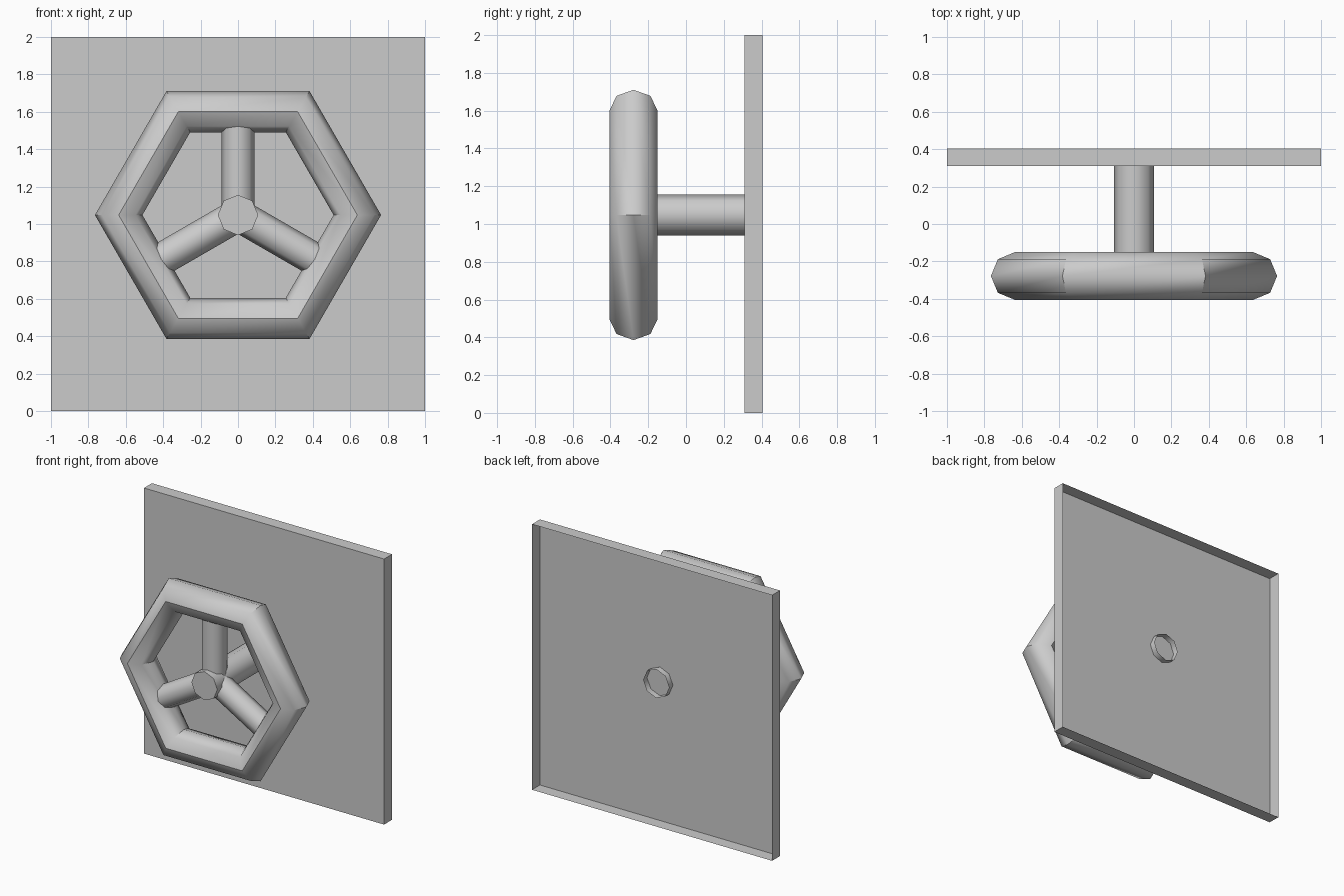
import bpy, bmesh
from math import radians
from mathutils import Matrix, Vector

if "Cube" in bpy.data.objects:
    bpy.data.objects.remove(bpy.data.objects["Cube"])

HUB_Z = 1.048    # wheel axis height
RING_Y = -0.278  # wheel plane


def finish(name, bm, smooth=True):
    mesh = bpy.data.meshes.new(name)
    bm.to_mesh(mesh)
    bm.free()
    obj = bpy.data.objects.new(name, mesh)
    bpy.context.collection.objects.link(obj)
    if smooth:
        shade(obj)
    return obj


def shade(obj):
    bpy.ops.object.select_all(action='DESELECT')
    bpy.context.view_layer.objects.active = obj
    obj.select_set(True)
    bpy.ops.object.shade_smooth_by_angle(angle=radians(50))


def rod(name, radius, length, start, rot, cap_end=False):
    """Eight-sided open tube running from start along rotated +Z."""
    bm = bmesh.new()
    bmesh.ops.create_cone(bm, cap_ends=True, segments=8,
                          radius1=radius, radius2=radius, depth=length)
    bm.normal_update()
    drop = [f for f in bm.faces
            if f.normal.z < -0.9 or (f.normal.z > 0.9 and not cap_end)]
    bmesh.ops.delete(bm, geom=drop, context='FACES_ONLY')
    bm.transform(Matrix.Translation(start) @ rot
                 @ Matrix.Translation((0, 0, length / 2)))
    return finish(name, bm)


# Wall plate: shallow tray, open at the back
bm = bmesh.new()
bmesh.ops.create_cube(bm, size=1)
bm.normal_update()
back = [f for f in bm.faces if f.normal.y > 0.9]
bmesh.ops.delete(bm, geom=back, context='FACES_ONLY')
bm.transform(Matrix.Translation((0, 0.357, 1)) @ Matrix.Diagonal((2, 0.094, 2, 1)))
finish("wall_plate", bm, smooth=False)

# Stem: capped in front, open end poking through the plate
rod("stem", 0.108, 0.755, Vector((0, 0.355, HUB_Z)),
    Matrix.Rotation(radians(90), 4, 'X'), cap_end=True)

# Hexagonal hand wheel rim
bpy.ops.mesh.primitive_torus_add(
    major_segments=6, minor_segments=8, major_radius=0.638, minor_radius=0.127,
    location=(0, RING_Y, HUB_Z), rotation=(radians(90), 0, 0))
rim = bpy.context.object
rim.name = "wheel_rim"
shade(rim)

# Three spokes from the hub into the rim
for i in range(3):
    rod(f"spoke_{i + 1}", 0.088, 0.55, Vector((0, RING_Y, HUB_Z)),
        Matrix.Rotation(radians(120 * i), 4, 'Y'))
